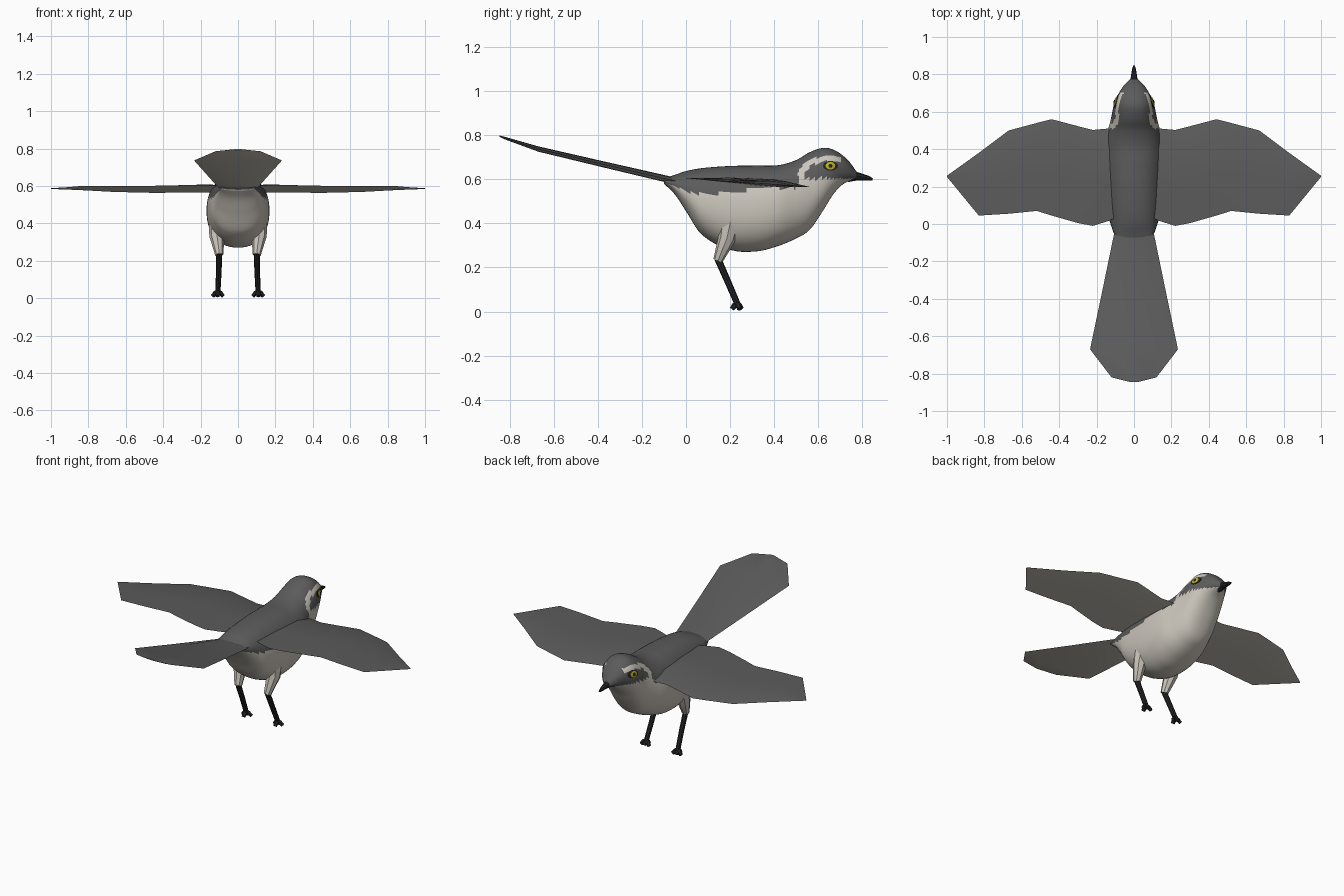
import bpy, bmesh, math
from mathutils import Vector

if "Cube" in bpy.data.objects:
    bpy.data.objects.remove(bpy.data.objects["Cube"])


def material(name, rgb):
    m = bpy.data.materials.new(name)
    m.diffuse_color = (*rgb, 1)
    m.use_nodes = True
    m.node_tree.nodes["Principled BSDF"].inputs["Base Color"].default_value = m.diffuse_color
    return m


GREY = material("slate grey", (0.105, 0.105, 0.105))
CREAM = material("cream", (0.60, 0.565, 0.50))
BLACK = material("black", (0.018, 0.018, 0.02))
YELLOW = material("yellow", (0.50, 0.44, 0.02))


def loft(name, rings, mats, rule=None, mirror=False, angle=40):
    """Skin closed rings of points; rule(centre, normal) picks the material."""
    bm = bmesh.new()
    loops = [[bm.verts.new(p) for p in ring] for ring in rings]
    n = len(loops[0])
    for a, b in zip(loops, loops[1:]):
        for i in range(n):
            j = (i + 1) % n
            bm.faces.new((a[i], a[j], b[j], b[i]))
    bm.faces.new(loops[0])
    bm.faces.new(loops[-1])
    bmesh.ops.recalc_face_normals(bm, faces=bm.faces)
    bm.normal_update()
    for f in bm.faces:
        f.smooth = True
        if rule:
            f.material_index = rule(f.calc_center_median(), f.normal)
    me = bpy.data.meshes.new(name)
    bm.to_mesh(me)
    bm.free()
    me.set_sharp_from_angle(angle=math.radians(angle))
    for m in mats:
        me.materials.append(m)
    ob = bpy.data.objects.new(name, me)
    bpy.context.collection.objects.link(ob)
    if mirror:
        ob.modifiers.new("mirror", "MIRROR").use_mirror_merge = False
    return ob


def tube(name, path, mat, sides=8, mirror=False):
    """Tapered limb through (x, y, z, radius) points."""
    pts = [Vector(p[:3]) for p in path]
    rings = []
    for i, p in enumerate(path):
        d = (pts[min(i + 1, len(pts) - 1)] - pts[max(i - 1, 0)]).normalized()
        u = d.cross(Vector((1, 0, 0))).normalized()
        v = d.cross(u)
        rings.append([pts[i] + p[3] * (u * math.cos(a) + v * math.sin(a))
                      for a in (2 * math.pi * k / sides for k in range(sides))])
    return loft(name, rings, [mat], mirror=mirror)


# Body and head: y, top z, bottom z, half width
BODY = [(-0.10, .603, .58, .09), (-0.05, .62, .53, .108), (0, .637, .455, .125),
        (.07, .65, .35, .147), (.20, .66, .28, .163), (.32, .662, .273, .168),
        (.42, .664, .298, .162), (.50, .687, .332, .14), (.56, .722, .37, .124),
        (.62, .742, .455, .112), (.66, .737, .52, .1), (.70, .716, .568, .081),
        (.74, .68, .592, .055), (.775, .632, .602, .02)]


def section(y):
    """Smooth interpolation of the body table."""
    k = max(i for i in range(len(BODY) - 1) if BODY[i][0] <= y + 1e-9)
    a, b = BODY[k], BODY[k + 1]
    p, q = BODY[max(k - 1, 0)], BODY[min(k + 2, len(BODY) - 1)]
    h = b[0] - a[0]
    t = (y - a[0]) / h
    out = []
    for c in (1, 2, 3):
        m0 = (b[c] - p[c]) / (b[0] - p[0]) * h
        m1 = (q[c] - a[c]) / (q[0] - a[0]) * h
        out.append((2*t**3 - 3*t*t + 1) * a[c] + (t**3 - 2*t*t + t) * m0
                   + (3*t*t - 2*t**3) * b[c] + (t**3 - t*t) * m1)
    return out


def spow(v):
    return math.copysign(abs(v) ** (2 / 2.25), v)


def body_ring(y, n=56):
    top, bot, w = section(y)
    return [(w * spow(math.cos(a)), y, (top + bot) / 2 + (top - bot) / 2 * spow(math.sin(a)))
            for a in (2 * math.pi * k / n for k in range(n))]


def plumage(c, n):
    """Grey back, crown and face mask; cream belly and eyebrow band."""
    if c.y < 0.5:
        low = 0.535 + max(0, (0.03 - c.y) * 0.4) if c.y < 0.27 else 0.56
        return 0 if c.z > low else 1
    dy, dz = c.y - 0.65, c.z - 0.615
    outer = (dy / 0.142) ** 2 + (dz / 0.09) ** 2 < 1
    inner = (dy / 0.112) ** 2 + (dz / 0.066) ** 2 < 1
    if c.z < (0.603 if c.y > 0.525 else 0.58):
        return 1
    return 1 if outer and not inner and c.y < 0.705 else 0


ys = [-0.10 + 0.875 * i / 110 for i in range(111)]
loft("body", [body_ring(y) for y in ys], [GREY, CREAM], plumage, angle=70)


# Wings: x, leading y, trailing y, thickness
WING = [(.06, .49, .05, .03), (.14, .51, .015, .03), (.22, .503, -.01, .028),
        (.30, .523, .005, .026), (.44, .56, .045, .024), (.52, .54, .07, .022),
        (.67, .50, .055, .018), (.83, .38, .045, .012), (1.0, .258, .252, .004)]


def wing_ring(x, lead, trail, t):
    ring = []
    for u, h in ((0, 0), (.22, .8), (.6, .6), (1, .05), (.6, -.2), (.22, -.4)):
        y = lead + (trail - lead) * u
        ring.append((x, y, 0.566 + (0.55 - y) * 0.068 + t * h))
    return ring


def upper_grey(c, n):
    return 0 if n.z > 0 else 1


loft("wings", [wing_ring(*s) for s in WING], [GREY, CREAM], upper_grey, mirror=True)

# Tail: y, half width, centre z, half thickness
TAIL = [(.02, .085, .59, .015), (-.05, .106, .592, .016), (-.36, .17, .664, .014),
        (-.67, .235, .737, .012), (-.82, .12, .786, .006), (-.845, .02, .795, .003)]
loft("tail", [[(w * u, y, z + t * h) for u, h in
               ((-1, 0), (-.6, .8), (0, 1), (.6, .8), (1, 0), (.6, -.8), (0, -1), (-.6, -.8))]
              for y, w, z, t in TAIL], [GREY, CREAM], upper_grey)

# Beak
tube("beak", [(0, .735, .613, .026), (0, .78, .613, .018),
              (0, .825, .605, .011), (0, .846, .600, .005)], BLACK)

# Legs and feet
tube("thighs", [(.105, .215, .47, .055), (.113, .185, .33, .04), (.1, .145, .232, .022)],
     CREAM, mirror=True)
tube("shanks", [(.1, .143, .242, .016), (.103, .19, .135, .015), (.108, .236, .028, .014)],
     BLACK, mirror=True)
for name, x, y in (("inner_toe", .08, .245), ("middle_toe", .11, .252),
                   ("outer_toe", .136, .243), ("hind_toe", .108, .208)):
    tube(name, [(.108, .232, .034, .013), ((x + .108) / 2, (y + .232) / 2, .028, .013),
                (x, y, .011, .011)], BLACK, sides=6, mirror=True)


# Eyes: stacked thin plates following the side of the head
def eye_plate(name, ry, rz, lift, mat):
    def ring(s, off):
        pts = []
        for k in range(16):
            a = 2 * math.pi * k / 16
            y, z = .655 + ry * s * math.cos(a), .661 + rz * s * math.sin(a)
            top, bot, w = section(y)
            f = min(1, abs(z - (top + bot) / 2) / ((top - bot) / 2))
            pts.append((w * (1 - f ** 2.25) ** (1 / 2.25) + off, y, z))
        return pts
    loft(name, [ring(1, lift - .005), ring(1, lift), ring(.5, lift + .002)], [mat], mirror=True)


eye_plate("eye_rims", .034, .022, .002, BLACK)
eye_plate("eyes", .022, .018, .005, YELLOW)
eye_plate("pupils", .009, .009, .008, BLACK)
